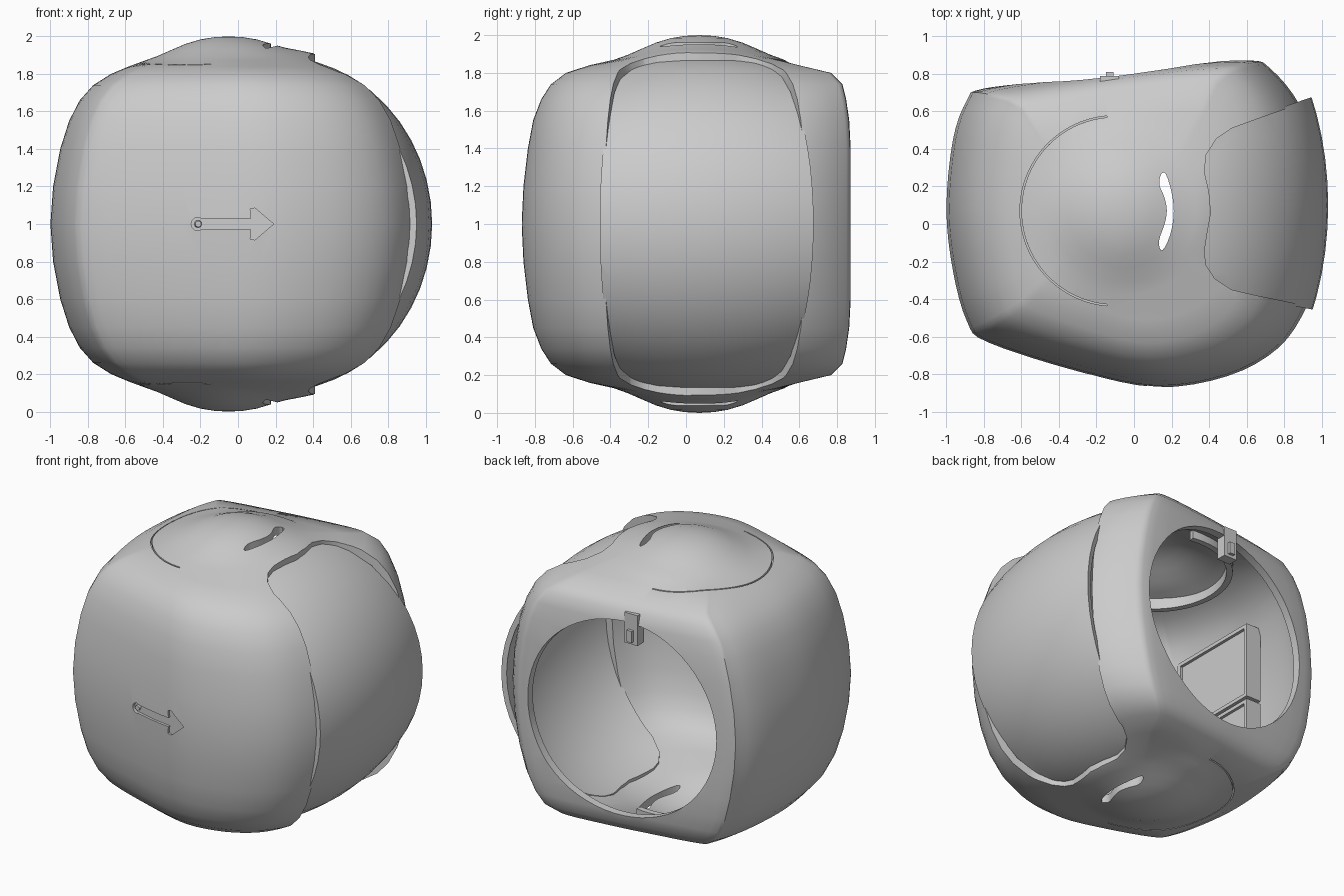
import bpy, bmesh, math
from mathutils import Vector, Matrix

if "Cube" in bpy.data.objects:
    bpy.data.objects.remove(bpy.data.objects["Cube"])

CX, CY = -0.05, 0.07          # axis of the top and bottom domes


def make(name, bm):
    bmesh.ops.recalc_face_normals(bm, faces=bm.faces[:])
    me = bpy.data.meshes.new(name)
    bm.to_mesh(me)
    bm.free()
    ob = bpy.data.objects.new(name, me)
    bpy.context.collection.objects.link(ob)
    return ob


def spline(pts, n):
    """Closed smooth curve through 2D points."""
    out, k = [], len(pts)
    for i in range(k):
        a, b, c, d = (Vector(pts[(i + j) % k]) for j in (-1, 0, 1, 2))
        for s in range(n):
            t = s / n
            out.append(0.5 * (2*b + (c - a)*t + (2*a - 5*b + 4*c - d)*t*t + (3*b - a - 3*c + d)*t**3))
    return out


def prism(name, pts, lo, hi):
    """Extrude a 2D outline; lo and hi turn a point into 3D."""
    bm = bmesh.new()
    a = [bm.verts.new(lo(*p)) for p in pts]
    b = [bm.verts.new(hi(*p)) for p in pts]
    bm.faces.new(a)
    bm.faces.new(b[::-1])
    for i in range(len(pts)):
        j = (i + 1) % len(pts)
        bm.faces.new((a[i], a[j], b[j], b[i]))
    return make(name, bm)


def zprism(name, pts, z0, z1):
    return prism(name, pts, lambda x, y: (x, y, z0), lambda x, y: (x, y, z1))


def box(name, x0, x1, y0, y1, z0, z1):
    return zprism(name, [(x0, y0), (x1, y0), (x1, y1), (x0, y1)], z0, z1)


def apply(ob, kind, **kw):
    m = ob.modifiers.new(kind, kind)
    for k, v in kw.items():
        setattr(m, k, v)
    bpy.context.view_layer.objects.active = ob
    bpy.ops.object.modifier_apply(modifier=m.name)


def boolean(ob, cutter, op='DIFFERENCE'):
    apply(ob, 'BOOLEAN', object=cutter, operation=op, solver='EXACT')
    bpy.data.objects.remove(cutter)


def smooth(ob, angle=35):
    bpy.ops.object.select_all(action='DESELECT')
    ob.select_set(True)
    bpy.context.view_layer.objects.active = ob
    bpy.ops.object.shade_smooth_by_angle(angle=math.radians(angle))


def arc(r0, r1, a0, a1, n=40):
    ang = [math.radians(a0 + (a1 - a0) * i / n) for i in range(n + 1)]
    p = lambda r, a: (-0.1 + r * math.cos(a), CY + r * math.sin(a))
    return [p(r1, a) for a in ang] + [p(r0, a) for a in reversed(ang)]


# Outer shell: plan outline lofted through scaled rings, ending in round domes
plan = spline([(1.01, .1), (.985, -.2), (.92, -.44), (.77, -.66), (.5, -.81), (.12, -.87),
               (-.3, -.785), (-.78, -.63), (-.89, -.52), (-.965, -.25), (-1, .08), (-.965, .45),
               (-.89, .66), (-.8, .722), (-.3, .79), (.1, .835), (.6, .872), (.73, .825),
               (.88, .64), (.975, .38)], 4)
# height above the middle, scale in x, scale to the front, scale to the back
side = [(0, 1, 1, 1), (.2, .985, .99, 1), (.4, .945, .965, 1), (.55, .895, .935, .99),
        (.66, .835, .89, .97), (.74, .76, .835, .945), (.80, .66, .75, .87), (.84, .56, .62, .66)]
# height, radius, lift toward the side opening
dome = [(.87, .45, .04), (.895, .38, .03), (.93, .3, .01), (.96, .23, 0), (.984, .15, 0), (.996, .075, 0)]


def half(sign):
    rings = []
    for h, sx, sf, sb in side:
        rings.append([(CX + sx * (x - CX), CY + (sb if y > CY else sf) * (y - CY), 1 + sign * h)
                      for x, y in plan])
    for h, r, lift in dome:
        ring = []
        for x, y in plan:
            d = Vector((x - CX, y - CY)).normalized()
            ring.append((CX + r * d.x, CY + r * d.y, 1 + sign * (h + lift * max(0, d.x) ** 2)))
        rings.append(ring)
    return rings


bm = bmesh.new()
allrings = half(-1)[:0:-1] + half(1)
vr = [[bm.verts.new(p) for p in ring] for ring in allrings]
n = len(plan)
for a, b in zip(vr, vr[1:]):
    for i in range(n):
        bm.faces.new((a[i], a[(i + 1) % n], b[(i + 1) % n], b[i]))
for ring, z in ((vr[0], 0), (vr[-1], 2)):
    pole = bm.verts.new((CX, CY, z))
    for i in range(n):
        bm.faces.new((ring[i], ring[(i + 1) % n], pole))
shell = make("outer_shell", bm)
apply(shell, 'SOLIDIFY', thickness=.055, offset=-1)

# Wavy side opening
opening = [(1.3, -.5), (.92, -.435), (.65, -.38), (.52, -.35), (.43, -.29), (.385, -.22), (.375, -.15),
           (.39, -.05), (.41, .06), (.4, .17), (.375, .28), (.385, .37), (.44, .455), (.52, .51),
           (.7, .575), (.9, .645), (1.3, .78)]
boolean(shell, zprism("cut_opening", opening, -.2, 2.2))

# Round hole in the back
circle = [(-.07 + .675 * math.cos(math.tau * i / 64), 1 + .675 * math.sin(math.tau * i / 64)) for i in range(64)]
boolean(shell, prism("cut_back", circle, lambda x, z: (x, .5, z), lambda x, z: (x, 1.3, z)))

# Crescent slots through top and bottom
slot = spline([(.135, .21), (.145, .265), (.17, .265), (.2, .17), (.212, .07), (.2, -.03),
               (.172, -.11), (.145, -.14), (.133, -.09), (.163, 0), (.175, .07), (.163, .14)], 3)
boolean(shell, zprism("cut_slot", slot, -.2, 2.2))

# Arc grooves around the domes
for z0, z1 in ((1.8, 2.2), (-.2, .2)):
    boolean(shell, zprism("cut_groove", arc(.5, .508, 95, 265), z0, z1))

# Engraved arrow on the front
front = lambda x: -.868 + .45 * (x - .17) ** 2
arrow = [(-.18, .97), (-.05, .97), (.07, .97), (.065, .92), (.09, .915), (.19, 1),
         (.09, 1.085), (.065, 1.08), (.07, 1.03), (-.05, 1.03), (-.18, 1.03)]
arrow = arrow + [(-.215 + .035 * math.cos(a), 1 + .035 * math.sin(a))
                 for a in (math.radians(d) for d in range(60, 301, 30))]
boolean(shell, prism("cut_arrow", arrow, lambda x, z: (x, -1.1, z), lambda x, z: (x, front(x) + .016, z)))
smooth(shell)

# Raised ring at the arrow's tail
bm = bmesh.new()
turn = Matrix.Translation((-.212, front(-.212) + .015, 1)) @ Matrix.Rotation(math.pi / 2, 4, 'X')
bmesh.ops.create_cone(bm, cap_ends=True, segments=20, radius1=.022, radius2=.016, depth=.03, matrix=turn)
smooth(make("arrow_pin", bm))

# Curved inner panel seen in the side opening
bm = bmesh.new()
bmesh.ops.create_uvsphere(bm, u_segments=48, v_segments=32, radius=1)
for v in bm.verts:
    x, y, z = v.co
    v.co = (.2 + .8 * x, .1 + 1.25 * z, 1 + .86 * y)
panel = make("side_panel", bm)
apply(panel, 'SOLIDIFY', thickness=.035, offset=-1)
wide = [(.8 + 1.04 * (x - .8), .1 + 1.03 * (y - .1)) for x, y in opening]
boolean(panel, zprism("cut_panel", wide, -.2, 2.2), 'INTERSECT')
smooth(panel)

# Fittings inside: dome ledges and framed plates on the left wall
for s, label in ((1, "upper"), (-1, "lower")):
    zz = lambda a, b: sorted((1 + s * a, 1 + s * b))
    smooth(zprism(label + "_ledge", arc(.46, .5, 80, 280), *zz(.73, .81)))
    box(label + "_plate", -.785, -.765, -.44, .2, *zz(.03, .52))
    box(label + "_frame_inner_bar", -.79, -.745, -.44, .2, *zz(.01, .035))
    box(label + "_frame_outer_bar", -.79, -.745, -.44, .2, *zz(.51, .535))
    box(label + "_frame_front_post", -.79, -.745, -.46, -.435, *zz(.01, .535))
    box(label + "_frame_back_post", -.86, -.745, .19, .215, *zz(.01, .535))

# Clip hanging at the top of the back hole
box("clip_body", -.18, -.08, .72, .79, 1.53, 1.74)
box("clip_tooth", -.15, -.11, .78, .81, 1.55, 1.63)
